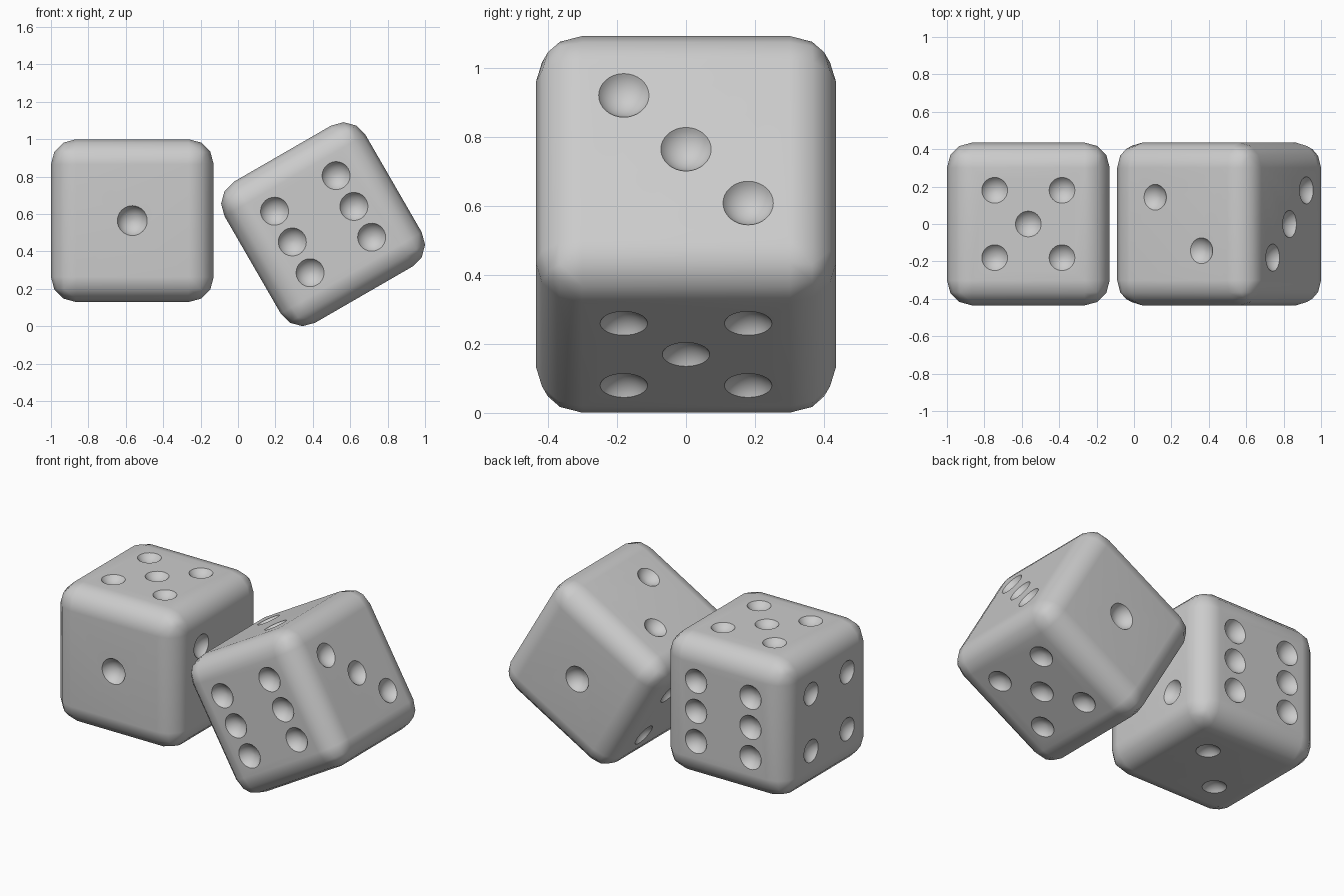
import bpy, bmesh
from math import radians, sqrt
from mathutils import Matrix, Vector

if "Cube" in bpy.data.objects:
    bpy.data.objects.remove(bpy.data.objects["Cube"])

H = 0.435        # half size of a die
BALL = 0.085     # radius of the ball that scoops each pip


def make_object(name, bm):
    mesh = bpy.data.meshes.new(name)
    bm.to_mesh(mesh)
    bm.free()
    obj = bpy.data.objects.new(name, mesh)
    bpy.context.collection.objects.link(obj)
    return obj


# Rounded cube body
bm = bmesh.new()
bmesh.ops.create_cube(bm, size=2 * H)
bmesh.ops.bevel(bm, geom=bm.edges[:], offset=0.134, segments=3,
                profile=0.5, affect='EDGES')
die = make_object("upright_die", bm)

# Pips per face: normal, rim radius, the two in-plane axes, positions
X, Y, Z = Vector((1, 0, 0)), Vector((0, 1, 0)), Vector((0, 0, 1))
s = 0.18
corners = [(a, b) for a in (-s, s) for b in (-s, s)]
faces = [
    (-Y, 0.080, X, Z, [(0, 0)]),
    (-Z, 0.069, X, Y, [(0.143, 0.143), (-0.143, -0.143)]),
    (X, 0.073, Y, Z, [(-s, s), (0, 0), (s, -s)]),
    (-X, 0.071, Y, Z, corners),
    (Z, 0.069, X, Y, corners + [(0, 0)]),
    (Y, 0.075, X, Z, [(a, b) for a in (-0.19, 0.19) for b in (-0.19, 0, 0.19)]),
]
bm = bmesh.new()
for n, rim, u, v, spots in faces:
    lift = sqrt(BALL ** 2 - rim ** 2)
    turn = n.to_track_quat('Z', 'Y').to_matrix().to_4x4()
    for a, b in spots:
        pos = n * (H + lift) + u * a + v * b
        bmesh.ops.create_uvsphere(bm, u_segments=32, v_segments=24, radius=BALL,
                                  matrix=Matrix.Translation(pos) @ turn)
cutter = make_object("pip_cutter", bm)
cutter.hide_render = True

# Scoop the pips out of the body
bpy.context.view_layer.objects.active = die
die.select_set(True)
cut = die.modifiers.new("pips", 'BOOLEAN')
cut.operation = 'DIFFERENCE'
cut.solver = 'EXACT'
cut.object = cutter
bpy.ops.object.modifier_apply(modifier=cut.name)
bpy.data.objects.remove(cutter)
bpy.ops.object.shade_smooth_by_angle(angle=radians(35))
normals = die.modifiers.new("clean_normals", 'WEIGHTED_NORMAL')
normals.keep_sharp = True

# Second die: turned upside down and tilted
tilted = die.copy()
tilted.data = die.data.copy()
tilted.name = "tilted_die"
bpy.context.collection.objects.link(tilted)
die.location = (-0.565, 0, 0.565)
tilted.matrix_world = (Matrix.Translation((0.455, 0, 0.546))
                       @ Matrix.Rotation(radians(-30), 4, 'Y')
                       @ Matrix.Rotation(radians(180), 4, 'X'))
